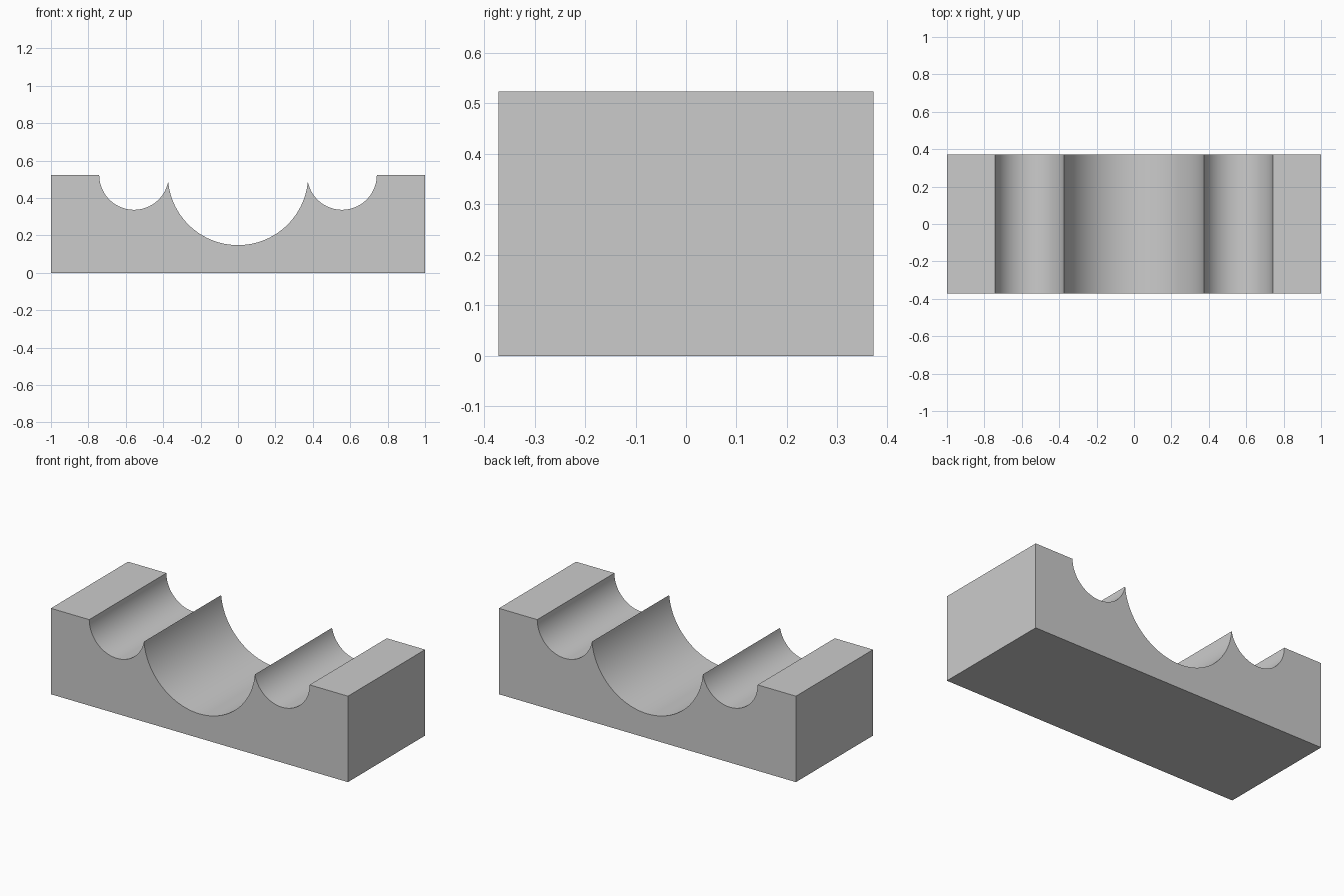
import bpy
import bmesh
from math import acos, asin, cos, sin, pi, sqrt

cube = bpy.data.objects.get("Cube")
if cube:
    bpy.data.objects.remove(cube, do_unlink=True)

HALF_LENGTH, HALF_DEPTH, HEIGHT = 1.0, 0.371, 0.523
BIG_R, SMALL_R, SMALL_X = 0.375, 0.186, 0.556

# Plain grey material
grey = bpy.data.materials.new("plain grey")
grey.use_nodes = True
colour = (0.6, 0.6, 0.6, 1)
grey.diffuse_color = colour
grey.node_tree.nodes["Principled BSDF"].inputs["Base Color"].default_value = colour


def arc(cx, radius, start, end, steps):
    """Points of a groove arc, centred at the height of the top face."""
    angles = [start + (end - start) * i / steps for i in range(steps + 1)]
    return [(cx + radius * cos(a), HEIGHT + radius * sin(a)) for a in angles]


# The grooves overlap slightly, leaving a sharp ridge where they meet
ridge_x = (SMALL_X**2 + BIG_R**2 - SMALL_R**2) / (2 * SMALL_X)
big_angle = acos(ridge_x / BIG_R)
small_angle = asin(sqrt(BIG_R**2 - ridge_x**2) / SMALL_R)

# Cross-section: base, end block and grooves, left to right
left_groove = arc(-SMALL_X, SMALL_R, pi, 2 * pi - small_angle, 48)
middle_groove = arc(0, BIG_R, pi + big_angle, 2 * pi - big_angle, 64)
right_groove = [(-x, z) for x, z in reversed(left_groove)]
profile = [(-HALF_LENGTH, 0), (-HALF_LENGTH, HEIGHT)]
profile += left_groove + middle_groove[1:-1] + right_groove
profile += [(HALF_LENGTH, HEIGHT), (HALF_LENGTH, 0)]

# Extrude the cross-section from front to back
bm = bmesh.new()
front = bm.faces.new([bm.verts.new((x, -HALF_DEPTH, z)) for x, z in profile])
result = bmesh.ops.extrude_face_region(bm, geom=[front], use_keep_orig=True)
moved = [v for v in result["geom"] if isinstance(v, bmesh.types.BMVert)]
bmesh.ops.translate(bm, verts=moved, vec=(0, 2 * HALF_DEPTH, 0))
bmesh.ops.recalc_face_normals(bm, faces=bm.faces)
mesh = bpy.data.meshes.new("grooved_block")
bm.to_mesh(mesh)
bm.free()
mesh.materials.append(grey)
block = bpy.data.objects.new("grooved_block", mesh)
bpy.context.collection.objects.link(block)

# Smooth grooves with sharp ridges
bpy.ops.object.select_all(action="DESELECT")
block.select_set(True)
bpy.context.view_layer.objects.active = block
bpy.ops.object.shade_smooth_by_angle(angle=pi / 6)
